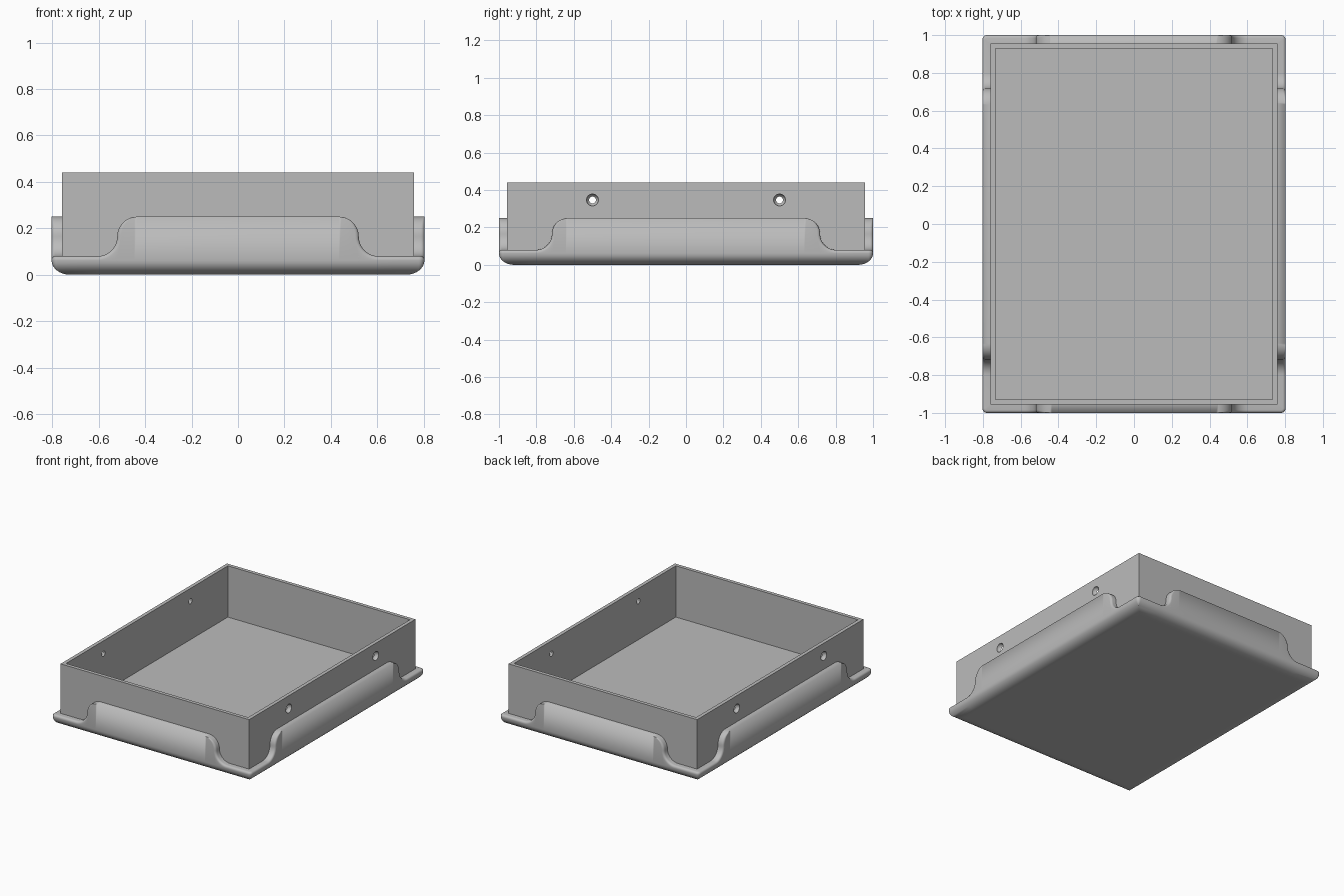
import bpy, bmesh
from math import sin, cos, radians
from mathutils import Vector, Matrix

default = bpy.data.objects.get("Cube")
if default:
    bpy.data.objects.remove(default, do_unlink=True)

HX, HY = 0.803, 1.0          # half size of the rounded base
BOX_X, BOX_Y = 0.759, 0.956  # half size of the upright walls
RIM, FLOOR, WALL = 0.44, 0.067, 0.037
HIGH, LOW = 0.25, 0.08       # skirt height mid side and at the corners
CORNER, LIP = 0.025, 0.015   # plan corner radius, lip rounding
SWEEP = (HIGH - LOW) / 2     # radius of each half of the S curve

grey = bpy.data.materials.new("plain grey")
grey.use_nodes = True
grey.diffuse_color = (0.5, 0.5, 0.5, 1)
grey.node_tree.nodes["Principled BSDF"].inputs["Base Color"].default_value = (0.5, 0.5, 0.5, 1)


def make_object(name, bm):
    mesh = bpy.data.meshes.new(name)
    bm.to_mesh(mesh)
    bm.free()
    mesh.materials.append(grey)
    ob = bpy.data.objects.new(name, mesh)
    bpy.context.collection.objects.link(ob)
    return ob


def activate(ob):
    bpy.ops.object.select_all(action='DESELECT')
    ob.select_set(True)
    bpy.context.view_layer.objects.active = ob


def lip_profile(half):
    """Skirt edge along one side: (t, z, normal t, normal z, lip rounding)."""
    mid = half - 0.283
    zc = (HIGH + LOW) / 2
    right = []
    for i in range(13):      # outward curve at the top
        a = radians(i * 7.5)
        right.append((mid - SWEEP + SWEEP * sin(a), zc + SWEEP * cos(a),
                      sin(a), cos(a), LIP * min(1, i / 8)))
    for i in range(1, 13):   # inward curve down to the corner
        a = radians(90 - i * 7.5)
        right.append((mid + SWEEP - SWEEP * sin(a), zc - SWEEP * cos(a),
                      sin(a), cos(a), LIP))
    right.append((half - CORNER, LOW, 0, 1, LIP))
    left = [(-t, z, -nt, nz, b) for t, z, nt, nz, b in reversed(right)]
    return left + right


def section(t, z, nt, nz, b):
    """One upright slice of the skirt as (inset, t, height)."""
    rows = [(0.1, t, 0)]
    for i in range(9):       # rounded underside
        a = radians(i * 11.25)
        rows.append((0.08 * (1 - sin(a)), t, 0.062 * (1 - cos(a))))
    for i in range(5):       # rounded lip
        a = radians(i * 22.5)
        off = b * (1 - sin(a))
        rows.append((b * (1 - cos(a)), t - nt * off, z - nz * off))
    rows.append((0.06, t, z))
    return rows


# Base with its wavy skirt, lofted round the four sides
bm = bmesh.new()
columns = []
for nx, ny in ((0, -1), (1, 0), (0, 1), (-1, 0)):
    out, along = Vector((nx, ny, 0)), Vector((-ny, nx, 0))
    ht, hn = (HX, HY) if nx == 0 else (HY, HX)
    for point in lip_profile(ht):
        column = []
        for d, t, z in section(*point):
            limit = ht - max(d, CORNER)
            p = along * max(-limit, min(limit, t)) + out * (hn - d)
            column.append(bm.verts.new(p + Vector((0, 0, z))))
        columns.append(column)
    for i in range(1, 6):    # small rounded corner
        a = radians(i * 15)
        column = []
        for d, t, z in section(0, LOW, 0, 1, LIP):
            r = max(CORNER - d, 0)
            p = along * (ht - d - r + r * sin(a)) + out * (hn - d - r + r * cos(a))
            column.append(bm.verts.new(p + Vector((0, 0, z))))
        columns.append(column)
for c, column in enumerate(columns):
    following = columns[(c + 1) % len(columns)]
    for r in range(len(column) - 1):
        bm.faces.new((column[r], following[r], following[r + 1], column[r + 1]))
bm.faces.new([column[0] for column in reversed(columns)])
bmesh.ops.remove_doubles(bm, verts=bm.verts, dist=1e-5)
bmesh.ops.dissolve_degenerate(bm, edges=bm.edges, dist=1e-6)
base = make_object("base_skirt", bm)

# Upright walls and floor
bm = bmesh.new()
bottom = 0.03
bmesh.ops.create_cube(bm, size=1, matrix=Matrix.Translation((0, 0, (RIM + bottom) / 2))
                      @ Matrix.Diagonal((2 * BOX_X, 2 * BOX_Y, RIM - bottom, 1)))
bm.normal_update()
top = max(bm.faces, key=lambda f: f.calc_center_median().z)
bmesh.ops.inset_region(bm, faces=[top], thickness=WALL)
inner = bmesh.ops.extrude_discrete_faces(bm, faces=[top])["faces"][0]
for v in inner.verts:
    v.co.z = FLOOR
walls = make_object("tray_walls", bm)

# Round finger dimples in the long sides
bm = bmesh.new()
for x in (-BOX_X, BOX_X):
    for y in (-0.5, 0.5):
        bmesh.ops.create_uvsphere(bm, u_segments=32, v_segments=16, radius=0.032,
                                  matrix=Matrix.Translation((x, y, 0.347)))
cutter = make_object("dimple_cutter", bm)
cutter.hide_render = True
cut = walls.modifiers.new("dimples", 'BOOLEAN')
cut.operation = 'DIFFERENCE'
cut.object = cutter
activate(walls)
bpy.ops.object.modifier_apply(modifier=cut.name)
bpy.data.objects.remove(cutter, do_unlink=True)

for ob in (base, walls):
    activate(ob)
    bpy.ops.object.shade_smooth_by_angle(angle=radians(35))
